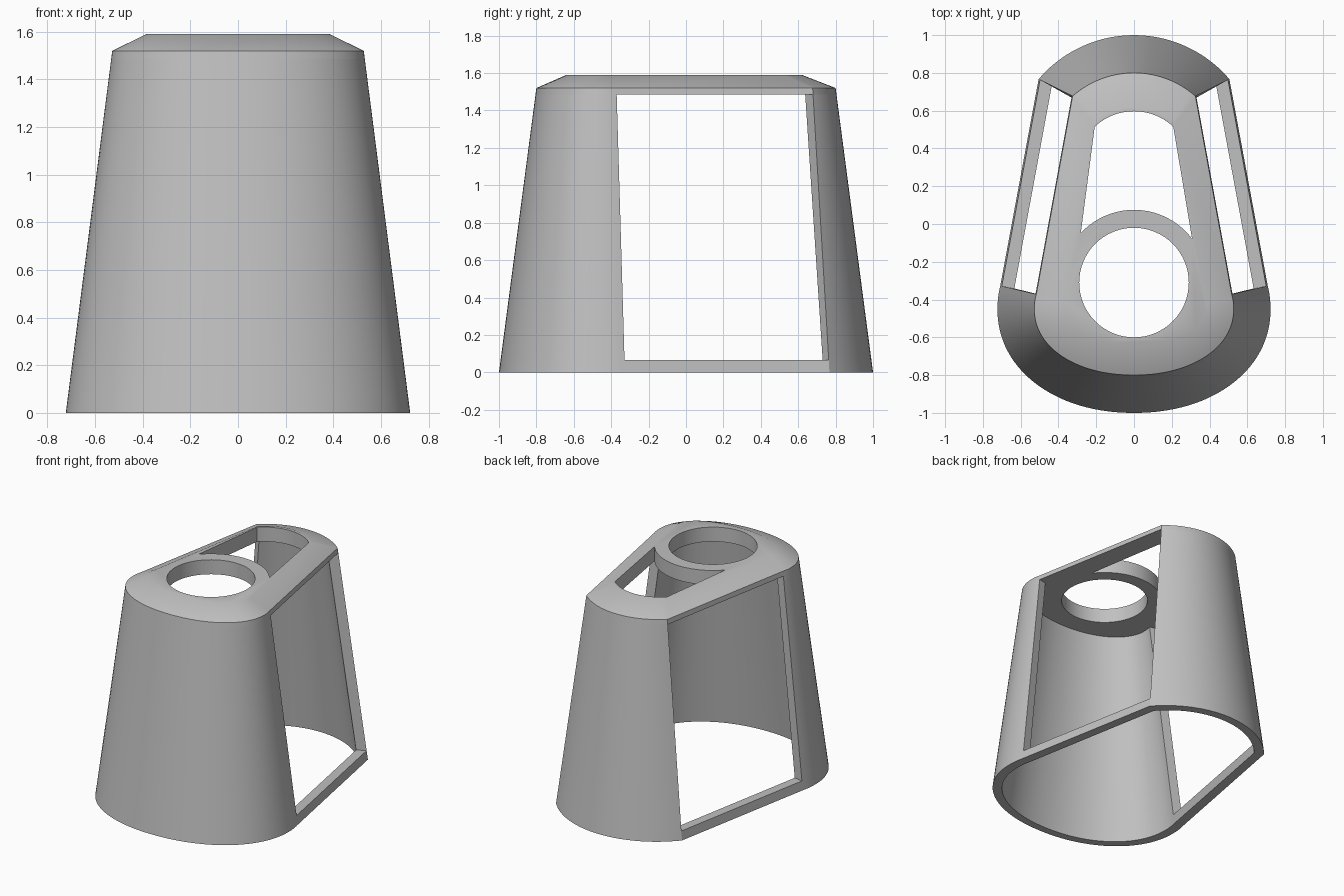
import bpy, bmesh
from math import sin, cos, asin, radians, pi, copysign

cube = bpy.data.objects.get("Cube")
if cube:
    bpy.data.objects.remove(cube, do_unlink=True)

grey = bpy.data.materials.new("plain grey")
grey.use_nodes = True
colour = (0.53, 0.53, 0.53, 1)
grey.diffuse_color = colour
grey.node_tree.nodes["Principled BSDF"].inputs["Base Color"].default_value = colour

FRONT_N, REAR_N = 32, 14
MID_Y = -0.45
FULLNESS = 2 / 2.1
CEILING, SILL, EAVE, TOP = 1.485, 0.065, 1.52, 1.59

# Plan outlines: half width, front y, rear corner x, rear corner y, rear y
OUTER = ((0.723, -1.0, 0.505, 0.767, 1.0), (0.528, -0.80, 0.325, 0.677, 0.80))
INNER = ((0.655, -0.945, 0.443, 0.735, 0.94), (0.465, -0.74, 0.27, 0.635, 0.745))
RIDGE = (0.385, -0.64, 0.215, 0.53, 0.62)


def rear_arc(cx, cy, ry, n):
    """Circular arc from the right corner to the left corner."""
    rise = ry - cy
    r = (cx * cx + rise * rise) / (2 * rise)
    half = asin(cx / r)
    return [(r * sin(half * (1 - 2 * i / n)),
             ry - r + r * cos(half * (1 - 2 * i / n))) for i in range(n + 1)]


def fuller(v):
    """Push an ellipse coordinate slightly outward."""
    return copysign(abs(v) ** FULLNESS, v)


def outline(shape):
    """Rounded front, straight tapering sides, arched rear."""
    a, fy, cx, cy, ry = shape
    start, end = -pi / 2, radians(12)
    right = []
    for i in range(FRONT_N + 1):
        t = start + (end - start) * i / FRONT_N
        right.append((a * fuller(cos(t)), MID_Y + (MID_Y - fy) * fuller(sin(t))))
    left = [(-x, y) for x, y in reversed(right[1:])]
    return right + rear_arc(cx, cy, ry, 2 * REAR_N) + left


def at_height(pair, z):
    k = z / EAVE
    return [p + (q - p) * k for p, q in zip(*pair)]


def add_loop(bm, points, z):
    return [bm.verts.new((x, y, z)) for x, y in points]


def bridge(bm, low, high, skip=()):
    n = len(low)
    for i in range(n):
        if i not in skip:
            j = (i + 1) % n
            bm.faces.new((low[i], low[j], high[j], high[i]))


def finish(bm, name):
    bmesh.ops.recalc_face_normals(bm, faces=bm.faces)
    mesh = bpy.data.meshes.new(name)
    bm.to_mesh(mesh)
    bm.free()
    mesh.materials.append(grey)
    obj = bpy.data.objects.new(name, mesh)
    bpy.context.collection.objects.link(obj)
    return obj


def prism(name, points, z0, z1):
    bm = bmesh.new()
    low, high = add_loop(bm, points, z0), add_loop(bm, points, z1)
    bridge(bm, low, high)
    bm.faces.new(low)
    bm.faces.new(high)
    return finish(bm, name)


def activate(obj):
    bpy.ops.object.select_all(action="DESELECT")
    obj.select_set(True)
    bpy.context.view_layer.objects.active = obj


# Tapered wall shell with a full-width window in each flat side
bm = bmesh.new()
heights = (0, SILL, CEILING)
outer = [add_loop(bm, outline(at_height(OUTER, z)), z) for z in heights]
inner = [add_loop(bm, outline(at_height(INNER, z)), z) for z in heights]
windows = (FRONT_N, FRONT_N + 2 * REAR_N + 1)
for loops in (outer, inner):
    bridge(bm, loops[0], loops[1])
    bridge(bm, loops[1], loops[2], windows)
bridge(bm, outer[0], inner[0])
bridge(bm, outer[2], inner[2], windows)
for i in windows:
    j = i + 1
    bm.faces.new((outer[1][i], outer[1][j], inner[1][j], inner[1][i]))
    for k in (i, j):
        bm.faces.new((outer[1][k], outer[2][k], inner[2][k], inner[1][k]))
walls = finish(bm, "walls")

# Roof slab with a sloping edge
bm = bmesh.new()
loops = [add_loop(bm, outline(at_height(OUTER, CEILING)), CEILING),
         add_loop(bm, outline(OUTER[1]), EAVE),
         add_loop(bm, outline(RIDGE), TOP)]
bridge(bm, loops[0], loops[1])
bridge(bm, loops[1], loops[2])
bm.faces.new(loops[0])
bm.faces.new(loops[2])
roof = finish(bm, "roof")

# Openings: a round hole, and a rear hole that wraps around its ring
RING_Y, HOLE_R, RING_R = -0.31, 0.29, 0.385


def ring_point(angle, r):
    return (r * cos(angle), RING_Y + r * sin(angle))


circle = [ring_point(2 * pi * i / 64, HOLE_R) for i in range(64)]
ring_edge = [ring_point(radians(137 - 100 * i / 24), RING_R) for i in range(25)]
rear_hole = rear_arc(0.208, 0.515, 0.597, 20) + ring_edge
for name, points in (("round_cutter", circle), ("rear_cutter", rear_hole)):
    cutter = prism(name, points, 1.3, 1.8)
    cutter.hide_render = True
    cut = roof.modifiers.new(name, "BOOLEAN")
    cut.operation, cut.solver, cut.object = "DIFFERENCE", "EXACT", cutter
    activate(roof)
    bpy.ops.object.modifier_apply(modifier=cut.name)
    bpy.data.objects.remove(cutter, do_unlink=True)

for obj in (walls, roof):
    activate(obj)
    bpy.ops.object.shade_smooth_by_angle(angle=radians(30))
